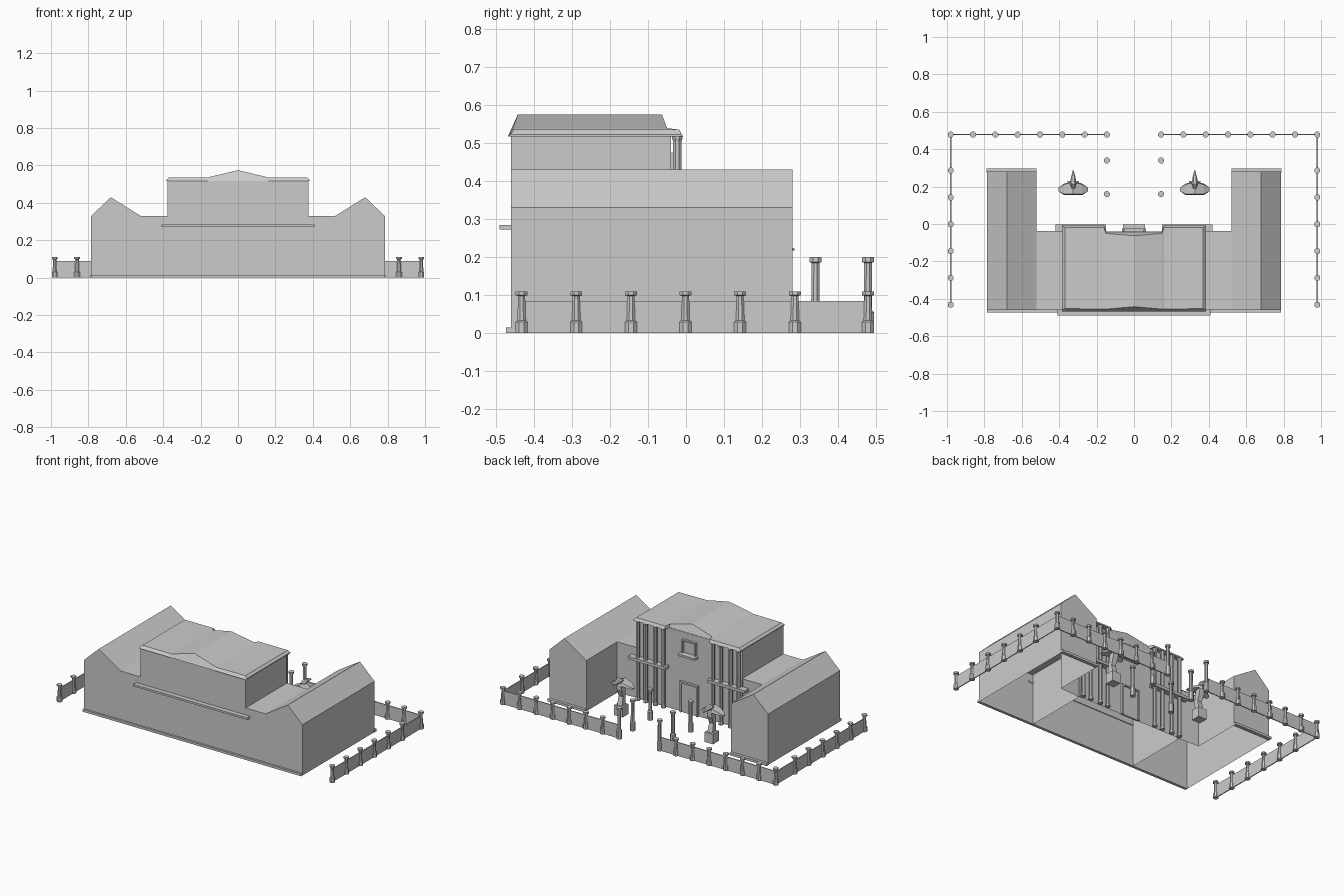
import bpy, bmesh, math
from mathutils import Vector

if "Cube" in bpy.data.objects:
    bpy.data.objects.remove(bpy.data.objects["Cube"])


def make(name, verts, faces):
    me = bpy.data.meshes.new(name)
    me.from_pydata(verts, [], faces)
    bm = bmesh.new()
    bm.from_mesh(me)
    bmesh.ops.recalc_face_normals(bm, faces=bm.faces)
    bm.to_mesh(me)
    bm.free()
    ob = bpy.data.objects.new(name, me)
    bpy.context.collection.objects.link(ob)
    return ob


def box(name, x0, x1, y0, y1, z0, z1):
    v = [(x, y, z) for x in (x0, x1) for y in (y0, y1) for z in (z0, z1)]
    f = [(0, 1, 3, 2), (4, 6, 7, 5), (0, 4, 5, 1), (2, 3, 7, 6), (0, 2, 6, 4), (1, 5, 7, 3)]
    return make(name, v, f)


def shell(name, prof, y0, y1, cap0=True, cap1=True):
    """Open-bottomed extrusion of an xz profile along y."""
    n = len(prof)
    v = [(x, y0, z) for x, z in prof] + [(x, y1, z) for x, z in prof]
    f = [(i, i + 1, n + i + 1, n + i) for i in range(n - 1)]
    if cap0:
        f.append(tuple(range(n)))
    if cap1:
        f.append(tuple(range(n, 2 * n)))
    return make(name, v, f)


def rings(name, secs, close=True):
    """Skin a list of equally sized sections."""
    n = len(secs[0])
    v = [p for s in secs for p in s]
    f = [(k * n + i, k * n + (i + 1) % n, (k + 1) * n + (i + 1) % n, (k + 1) * n + i)
         for k in range(len(secs) - 1) for i in range(n)]
    if close:
        f += [tuple(range(n)), tuple(range(len(v) - n, len(v)))]
    return make(name, v, f)


def turned(name, x, y, prof, sides=8):
    secs = [[(x + r * math.cos(2 * math.pi * (i + .5) / sides),
              y + r * math.sin(2 * math.pi * (i + .5) / sides), z) for i in range(sides)]
            for r, z in prof]
    return rings(name, secs)


# Central block
shell("central_hall", [(-.377, 0), (-.377, .52), (.377, .52), (.377, 0)], -.46, -.04)

# Central roof: stations across x, low pediment in the middle
half = [(.385, .522, -.462, -.012, -.008), (.37, .535, -.452, -.018, -.008),
        (.16, .535, -.455, -.018, -.008), (.15, .539, -.455, -.05, -.042)]
stations = [(-x, *r) for x, *r in half] + [(0, .575, -.442, -.063, -.042)] + half[::-1]
rings("central_roof", [[(x, -.468, .517), (x, yf, zt), (x, yb, zt), (x, yl, .517)]
                       for x, zt, yf, yb, yl in stations])

# Ledge and plinth on the front
box("front_ledge", -.41, .41, -.49, -.455, .272, .285)
box("front_plinth", -.785, .785, -.473, -.455, 0, .015)

for s in (-1, 1):
    # Side wing with gabled roof and flat link to the hall
    def P(pts):
        return [(s * x, z) for x, z in pts]
    roof = [(.785, 0), (.785, .33), (.68, .43), (.52, .33)]
    shell("wing_main", P(roof + [(.377, .33), (.377, 0)]), -.46, -.037, True, False)
    shell("wing_end", P(roof + [(.52, 0)]), -.037, .28, False, True)
    make("link_wall", [(s * .36, -.045, 0), (s * .52, -.037, 0), (s * .52, -.037, .33),
                       (s * .36, -.045, .33)], [(0, 1, 2, 3)])
    box("wing_plinth", *sorted((s * .52, s * .788)), .275, .298, 0, .015)

    # Portico: ledge and two storeys of columns
    box("portico_ledge", *sorted((s * .15, s * .42)), -.045, -.002, .258, .276)
    for x in (.178, .235, .305, .362):
        turned("portico_column", s * x, -.023,
               [(.015, 0), (.015, .012), (.0125, .02), (.0125, .258)])
        turned("upper_column", s * x, -.023,
               [(.0125, .276), (.0125, .505), (.015, .512), (.015, .518)])

    # Winged statue on a pedestal
    cx, cy = s * .325, .2
    box("statue_pedestal", cx - .03, cx + .03, cy - .03, cy + .03, 0, .065)

    def sec(y, z, w, d):
        return [(cx - w, y - d, z), (cx + w, y - d, z), (cx + w, y + d, z), (cx - w, y + d, z)]
    rings("statue_body", [sec(cy, .065, .018, .018), sec(cy - .01, .12, .015, .014),
                          sec(cy + .004, .17, .018, .02), sec(cy + .01, .225, .012, .015)])
    for t in (-1, 1):
        rings("statue_wing", [
            [(cx, .155, .2), (cx, .23, .2), (cx, .225, .225), (cx, .16, .225)],
            [(cx + t * .05, .155, .19), (cx + t * .05, .215, .19),
             (cx + t * .05, .21, .205), (cx + t * .05, .16, .205)],
            [(cx + t * .078, .175, .18), (cx + t * .078, .195, .18),
             (cx + t * .078, .195, .187), (cx + t * .078, .175, .187)]])
    rings("statue_head", [[(cx + r * math.cos(a * math.pi / 3), y, z + r * math.sin(a * math.pi / 3))
                           for a in range(6)]
                          for y, z, r in ((.19, .222, .008), (.215, .23, .017),
                                          (.245, .228, .013), (.285, .22, .003))])

    # Tall posts along the entrance path
    for y in (.16, .34, .478):
        turned("path_post", s * .145, y, [(.017, 0), (.017, .055), (.012, .06), (.011, .185),
                                          (.017, .187), (.017, .2)])

    # Fence posts and panels
    low = [(.017, 0), (.017, .03), (.012, .033), (.01, .098), (.017, .1), (.017, .11)]
    for i in range(6):
        turned("side_fence_post", s * .98, -.432 + .1436 * i, low)
    for i in range(7):
        turned("rear_fence_post", s * (.98 - .1193 * i), .478, low)
    box("side_fence_panel", s * .98 - .003, s * .98 + .003, -.432, .478, 0, .085)
    box("rear_fence_panel", *sorted((s * .145, s * .98)), .475, .481, 0, .088)


# Framed openings between the porticoes
def frame(name, w, z0, z1, t):
    for x in (-w, w - t):
        box(name + "_jamb", x, x + t, -.045, -.025, z0, z1)
    box(name + "_head", -w, w, -.045, -.025, z1 - t, z1)


frame("window_frame", .05, .39, .475, .008)
box("window_sill", -.06, .06, -.045, -.002, .375, .388)
frame("door_frame", .065, 0, .2, .01)
box("door_panel", -.055, .055, -.045, -.034, 0, .19)
